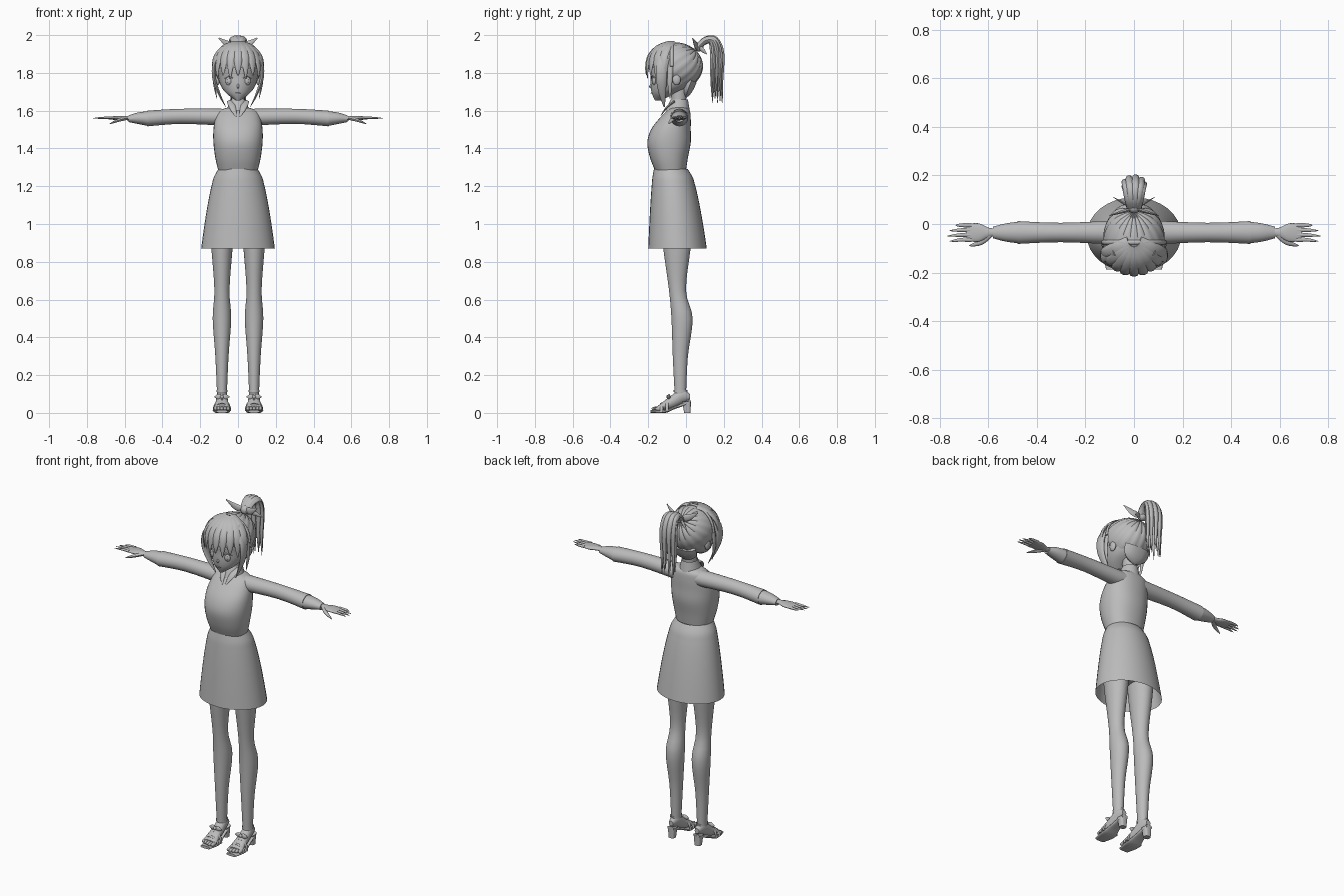
import bpy, bmesh, math
from mathutils import Vector, Matrix

if "Cube" in bpy.data.objects:
    bpy.data.objects.remove(bpy.data.objects["Cube"], do_unlink=True)

grey = bpy.data.materials.new("plain grey")
grey.use_nodes = True
grey.diffuse_color = (.5, .5, .5, 1)
grey.node_tree.nodes["Principled BSDF"].inputs["Base Color"].default_value = grey.diffuse_color

SIDEWAYS, DEPTH, UP = Vector((1, 0, 0)), Vector((0, 1, 0)), Vector((0, 0, 1))
LEG_X, ARM_Y = .085, -.035


def finish(name, bm, mirrored):
    """Turn a bmesh into a smooth shaded object, mirrored across x if asked."""
    bmesh.ops.recalc_face_normals(bm, faces=bm.faces)
    mesh = bpy.data.meshes.new(name)
    bm.to_mesh(mesh)
    bm.free()
    for poly in mesh.polygons:
        poly.use_smooth = True
    mesh.set_sharp_from_angle(angle=math.radians(40))
    mesh.materials.append(grey)
    obj = bpy.data.objects.new(name, mesh)
    bpy.context.collection.objects.link(obj)
    if mirrored:
        obj.modifiers.new("mirror", "MIRROR").use_mirror_merge = False


def spline(rows, steps=4):
    """Pass a smooth curve through rows of numbers."""
    rows = [Vector(row) for row in rows]
    result = []
    for i in range(len(rows) - 1):
        before, start = rows[max(i - 1, 0)], rows[i]
        end, after = rows[i + 1], rows[min(i + 2, len(rows) - 1)]
        enter, leave = (end - before) / 2, (after - start) / 2
        for step in range(steps):
            t = step / steps
            ease = t * t * (3 - 2 * t)
            result.append(start.lerp(end, ease) + enter * t * (1 - t) ** 2 - leave * t * t * (1 - t))
    return result + [rows[-1]]


def skin(name, rings, caps, mirrored):
    """Join rings of points with quads."""
    bm = bmesh.new()
    loops = [[bm.verts.new(point) for point in ring] for ring in rings]
    for low, high in zip(loops, loops[1:]):
        for i in range(len(low)):
            bm.faces.new((low[i - 1], low[i], high[i], high[i - 1]))
    if caps:
        bm.faces.new(loops[0])
        bm.faces.new(loops[-1])
    finish(name, bm, mirrored)


def circle(count):
    return [(math.cos(math.tau * i / count), math.sin(math.tau * i / count)) for i in range(count)]


def loft(name, axis, rows, middle=0, square=1, caps=True, mirrored=False):
    """Each row: position on the axis, half width about middle, low and high bound."""
    rings = []
    for pos, half, low, high in spline(rows):
        ring = []
        for c, s in circle(32):
            c, s = (math.copysign(abs(v) ** square, v) for v in (c, s))
            a, b = middle + c * half, (low + high) / 2 + s * (high - low) / 2
            ring.append({"x": (pos, a, b), "y": (a, pos, b), "z": (a, b, pos)}[axis])
        rings.append(ring)
    skin(name, rings, caps, mirrored)


def even(t):
    return 1


def point(t):
    return max(1 - t ** 3, .1)


def leaf(t):
    return max(math.sin(math.pi * t ** .7), .15)


def sweep(name, points, side, width, thick, taper, mirrored=False):
    """Run an oval along a path, wide in the side direction."""
    path = spline(points)
    last = len(path) - 1
    rings = []
    for i, here in enumerate(path):
        along = (path[min(i + 1, last)] - path[max(i - 1, 0)]).normalized()
        across = (side - along * along.dot(side)).normalized()
        size = taper(i / last)
        rings.append([here + across * c * width * size + along.cross(across) * s * thick * size
                      for c, s in circle(10)])
    skin(name, rings, True, mirrored)


def ball(name, centre, radii, mirrored=False):
    bm = bmesh.new()
    bmesh.ops.create_uvsphere(bm, u_segments=20, v_segments=12, radius=1)
    bmesh.ops.transform(bm, verts=bm.verts, matrix=Matrix.LocRotScale(centre, None, radii))
    finish(name, bm, mirrored)


def arch(centre, radius, height):
    """Half oval of points standing across the x axis."""
    turns = [math.pi * i / 8 for i in range(9)]
    return [Vector(centre) + SIDEWAYS * radius * math.cos(a) + UP * height * math.sin(a) for a in turns]


# Skirt flares as a bell from the waist down
bell = [(t, t ** .6) for t in (i / 10 for i in range(11))]
loft("skirt", "z", [(1.29 - .42 * t, .105 + .09 * f, -.17 - .03 * f, .01 + .1 * f) for t, f in bell], caps=False)

# Blouse with sleeves and collar
loft("blouse", "z", ((1.285, .105, -.165, 0), (1.35, .12, -.19, .01), (1.43, .13, -.205, .025),
                     (1.5, .13, -.185, .025), (1.56, .12, -.14, .025), (1.6, .1, -.1, .02),
                     (1.62, .04, -.08, 0)), square=.9)
loft("sleeve", "x", ((.06, .05, 1.52, 1.61), (.3, .04, 1.53, 1.61), (.48, .047, 1.517, 1.6)),
     middle=ARM_Y, mirrored=True)
loft("cuff", "x", ((.48, .044, 1.52, 1.597), (.53, .037, 1.53, 1.59), (.58, .024, 1.54, 1.575)),
     middle=ARM_Y, mirrored=True)
loft("collar", "z", ((1.6, .06, -.11, .02), (1.66, .043, -.08, .01)), caps=False)
sweep("collar_point", ((.04, -.06, 1.65), (.03, -.1, 1.62), (.01, -.135, 1.57)),
      side=SIDEWAYS, width=.02, thick=.006, taper=point, mirrored=True)

# Legs and hips
loft("hips", "z", ((.96, .05, -.1, 0), (1.05, .13, -.14, .05), (1.28, .1, -.16, 0)))
loft("leg", "z", ((.1, .026, -.06, 0), (.3, .035, -.07, .01), (.5, .049, -.077, .035), (.65, .04, -.09, 0),
                  (.87, .056, -.12, .024), (1.05, .07, -.135, .04)), middle=LEG_X, mirrored=True)

# Open sandals
loft("foot", "y", ((.02, .014, .07, .1), (-.02, .027, .05, .13), (-.08, .033, .02, .09), (-.15, .043, .012, .036)),
     middle=LEG_X, mirrored=True)
loft("sole", "y", ((.025, .02, .05, .07), (-.06, .033, .02, .035), (-.11, .044, 0, .017), (-.187, .03, 0, .015)),
     middle=LEG_X, square=.7, mirrored=True)
loft("heel", "z", ((0, .018, -.01, .024), (.06, .023, -.02, .026)), middle=LEG_X, square=.6, mirrored=True)
loft("ankle_strap", "z", ((.11, .03, -.066, .008), (.12, .03, -.066, .008)),
     middle=LEG_X, caps=False, mirrored=True)
for i in range(5):
    ball("toe", (.052 + i / 60, -.16 + .006 * abs(i - 1), .022), (.01, .022, .011), mirrored=True)
for y, height in ((-.13, .04), (-.1, .06)):
    sweep("toe_strap", arch((LEG_X, y, .01), .045, height), side=DEPTH,
          width=.008, thick=.004, taper=even, mirrored=True)
for end in (-1, 1):
    sweep("shoe_bow", [(LEG_X + end * reach, -.09, .085) for reach in (0, .02, .04)],
          side=UP, width=.016, thick=.008, taper=leaf, mirrored=True)
ball("shoe_knot", (LEG_X, -.094, .085), (.01, .01, .01), mirrored=True)

# Hands
loft("palm", "x", ((.57, .016, 1.548, 1.573), (.6, .02, 1.55, 1.572), (.64, .038, 1.55, 1.572),
                   (.69, .035, 1.555, 1.567)), middle=ARM_Y, mirrored=True)
for i in range(4):
    y = -.005 - i * .02
    tip = .768 - .008 * (i - 2) ** 2
    sweep("finger", ((.67, y, 1.562), (.71, y, 1.562), (tip, y * 1.1, 1.56)),
          side=DEPTH, width=.009, thick=.007, taper=point, mirrored=True)
sweep("thumb", ((.59, -.04, 1.56), (.63, -.075, 1.55), (.68, -.09, 1.53)),
      side=DEPTH, width=.013, thick=.01, taper=point, mirrored=True)

# Head and face
loft("neck", "z", ((1.58, .05, -.08, .01), (1.64, .036, -.076, 0), (1.74, .04, -.085, .01)))
loft("head", "z", ((1.655, .012, -.165, -.13), (1.69, .06, -.18, -.06), (1.73, .09, -.187, .02),
                   (1.78, .104, -.187, .06), (1.85, .11, -.185, .07), (1.93, .06, -.12, .02)))
sweep("nose", ((0, -.18, 1.745), (0, -.19, 1.726), (0, -.18, 1.718)),
      side=SIDEWAYS, width=.006, thick=.006, taper=leaf)
sweep("mouth", [(x, -.183, 1.693) for x in (-.015, 0, .015)], side=UP, width=.003, thick=.004, taper=leaf)
ball("eye", (.046, -.168, 1.757), (.021, .01, .023), mirrored=True)
ball("pupil", (.045, -.176, 1.757), (.011, .005, .015), mirrored=True)
sweep("eyelash", ((.02, -.18, 1.765), (.045, -.178, 1.783), (.074, -.155, 1.768)),
      side=UP, width=.004, thick=.004, taper=leaf, mirrored=True)
ball("ear", (.107, -.05, 1.765), (.012, .022, .03), mirrored=True)

# Combed back hair: ridged strands gather at the tie
bm = bmesh.new()
bmesh.ops.create_uvsphere(bm, u_segments=72, v_segments=32, radius=1)
for v in bm.verts:
    turn = math.atan2(v.co.y, v.co.x)
    v.co *= 1 - .03 * abs(math.cos(turn * 9)) ** 6
tilt = Matrix.Rotation(math.radians(-48), 4, "X")
hair_size = Matrix.LocRotScale((0, -.06, 1.835), None, (.127, .15, .127))
bmesh.ops.transform(bm, verts=bm.verts, matrix=hair_size @ tilt)
face_area = [v for v in bm.verts if v.co.y < -.085 and v.co.z < 1.82]
bmesh.ops.delete(bm, geom=face_area, context="VERTS")
finish("hair_cap", bm, False)
sweep("nape_hair", ((0, .03, 1.76), (0, .01, 1.71), (0, 0, 1.67)),
      side=SIDEWAYS, width=.085, thick=.03, taper=point)

# Fringe fans out from the crown, then hangs straight
for i in range(9):
    turn = math.radians((i - 4) * 17)
    outward = Vector((math.sin(turn), -math.cos(turn), 0))
    crown = Vector((0, -.07, 1.83))
    lock = [crown + outward * .14 * math.sin(a) + UP * .13 * math.cos(a) for a in (.15, .6, 1.1, 1.57)]
    lock.append(lock[-1] - UP * (.045 + .015 * (i % 2)))
    sweep("fringe_lock", lock, side=outward.cross(UP), width=.027, thick=.011, taper=point)

# Long side locks
sweep("side_lock", ((.08, -.1, 1.93), (.122, -.125, 1.85), (.126, -.13, 1.77), (.1, -.125, 1.69), (.065, -.115, 1.62)),
      side=DEPTH, width=.032, thick=.012, taper=point, mirrored=True)
sweep("thin_lock", ((.118, -.08, 1.86), (.127, -.085, 1.76), (.112, -.085, 1.665)),
      side=DEPTH, width=.015, thick=.008, taper=point, mirrored=True)

# Headband
sweep("headband", arch((0, -.075, 1.835), .13, .13), side=DEPTH, width=.009, thick=.005, taper=even)

# Ponytail: strands in a ring follow an arch and fall behind the head
ball("hair_tie", (0, .068, 1.938), (.026, .024, .026))
tail = [Vector((0, y, z)) for y, z in ((.06, 1.93), (.1, 1.97), (.145, 1.97), (.165, 1.9), (.163, 1.76), (.167, 1.64))]
for n, (c, s) in enumerate(circle(9)):
    strand = []
    for i, centre in enumerate(tail):
        fall = min(i / 3, 1)
        spread = min(.3 + i / 4, 1)
        back = DEPTH * fall + UP * (1 - fall)
        strand.append(centre + (SIDEWAYS * c * .04 + back * s * .028) * spread)
    strand[-1] += UP * .012 * (n % 3)
    sweep("ponytail_strand", strand, side=SIDEWAYS, width=.018, thick=.014, taper=point)

# Ribbon
sweep("ribbon_loop", ((.01, .06, 1.94), (.05, .05, 1.95), (.102, .034, 1.985)),
      side=UP, width=.02, thick=.007, taper=leaf, mirrored=True)
sweep("ribbon_tail", ((.015, .07, 1.935), (.05, .09, 1.92), (.085, .11, 1.9)),
      side=UP, width=.014, thick=.005, taper=leaf, mirrored=True)
